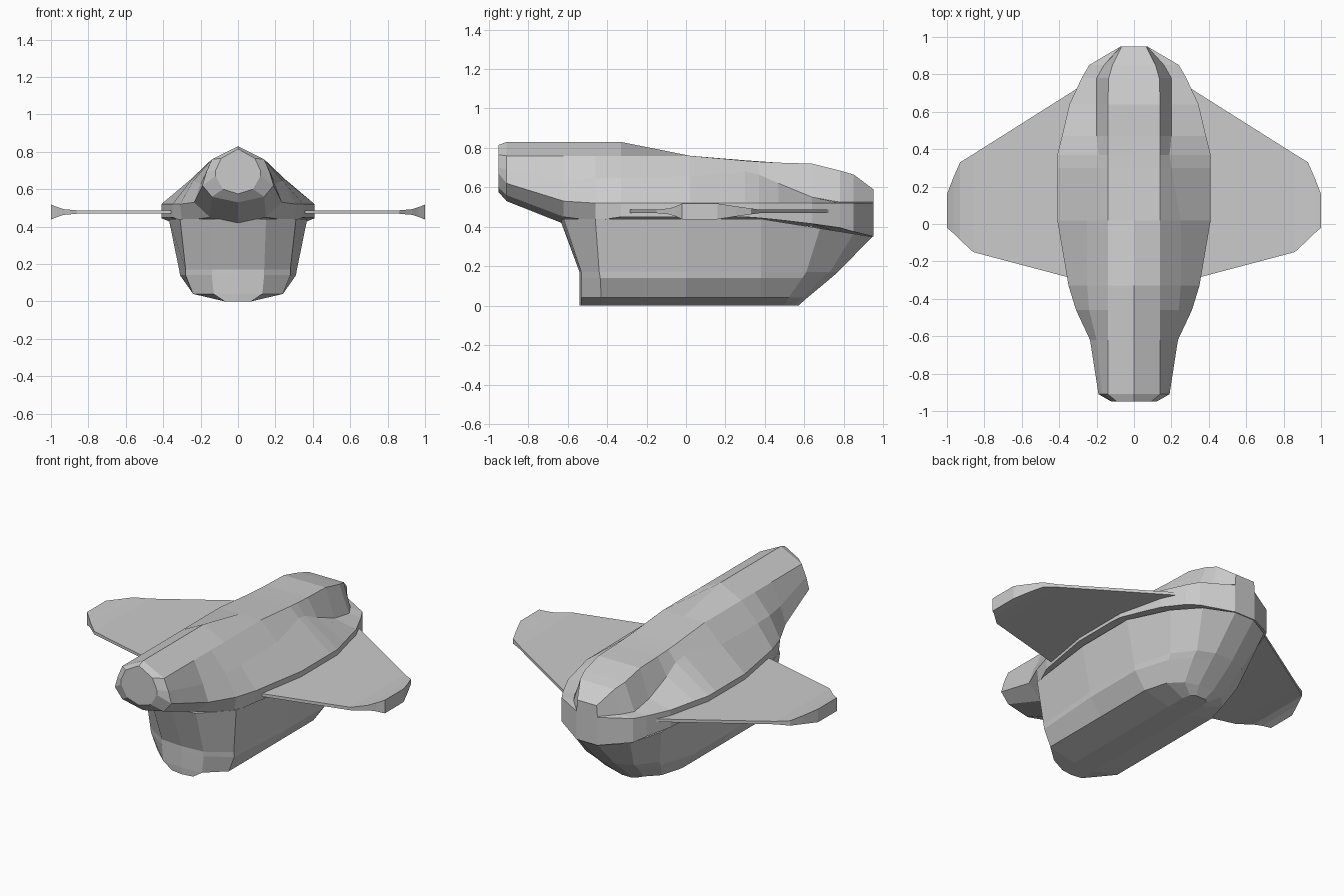
import bpy, bmesh


def loft(name, rings):
    """Skin a list of equal-length closed rings and cap both ends."""
    bm = bmesh.new()
    vs = [[bm.verts.new(p) for p in r] for r in rings]
    n = len(vs[0])
    for a, b in zip(vs, vs[1:]):
        for i in range(n):
            j = (i + 1) % n
            bm.faces.new((a[i], a[j], b[j], b[i]))
    bm.faces.new(vs[0])
    bm.faces.new(vs[-1])
    bmesh.ops.remove_doubles(bm, verts=bm.verts, dist=0.0005)
    bmesh.ops.recalc_face_normals(bm, faces=bm.faces)
    me = bpy.data.meshes.new(name)
    bm.to_mesh(me)
    bm.free()
    ob = bpy.data.objects.new(name, me)
    bpy.context.collection.objects.link(ob)
    return ob


def mirrored(half):
    """Close a half outline whose first and last points lie on x = 0."""
    return half + [(-x, y, z) for x, y, z in half[-2:0:-1]]


# Upper fuselage: y, ridge z, shoulder x z, deck x z, waist x z, low x z, keel z
sections = [
    (-.95, .815, .09, .765, .12, .70, .12, .67, .08, .60, .575),
    (-.91, .83, .14, .76, .17, .69, .19, .62, .14, .56, .53),
    (-.62, .83, .14, .76, .20, .63, .235, .53, .15, .45, .415),
    (-.46, .83, .14, .76, .24, .645, .31, .52, .30, .43, .41),
    (-.33, .83, .14, .76, .25, .65, .35, .52, .35, .45, .43),
    (.02, .76, .14, .76, .25, .655, .41, .52, .41, .45, .43),
    (.30, .737, .14, .735, .20, .68, .41, .52, .41, .45, .43),
    (.37, .732, .14, .73, .19, .665, .41, .52, .41, .445, .43),
    (.47, .725, .14, .725, .20, .62, .385, .52, .385, .435, .42),
    (.64, .72, .14, .72, .20, .55, .345, .52, .345, .415, .40),
    (.78, .685, .135, .685, .20, .525, .28, .52, .28, .395, .37),
    (.85, .665, .115, .665, .16, .525, .24, .52, .24, .375, .36),
    (.95, .59, .065, .59, .07, .525, .07, .52, .07, .35, .35),
]
loft("upper_fuselage", [
    mirrored([(0, y, r), (sx, y, sz), (dx, y, dz), (wx, y, wz), (lx, y, lz), (0, y, k)])
    for y, r, sx, sz, dx, dz, wx, wz, lx, lz, k in sections])

# Lower hull: horizontal outlines from front to stern, stacked downwards
outlines = [
    (.44, [(0, -.64), (.15, -.62), (.31, -.46), (.37, 0), (.37, .38), (.31, .68), (.22, .85), (.065, .945), (0, .945)]),
    (.17, [(0, -.54), (.14, -.53), (.28, -.44), (.315, 0), (.315, .38), (.25, .61), (.16, .73), (.06, .77), (0, .77)]),
    (.14, [(0, -.54), (.14, -.53), (.28, -.435), (.31, 0), (.31, .38), (.245, .59), (.155, .69), (.06, .735), (0, .735)]),
    (.04, [(0, -.54), (.13, -.53), (.24, -.43), (.24, 0), (.24, .38), (.20, .52), (.13, .59), (.05, .615), (0, .615)]),
    (.0, [(0, -.54), (.07, -.53), (.07, -.43), (.07, 0), (.07, .38), (.07, .5), (.06, .55), (.03, .57), (0, .57)]),
]


def stern_drop(z, y):
    return z - .16 * max(0, y - .38) if z > .4 else z


loft("lower_hull", [mirrored([(x, y, stern_drop(z, y)) for x, y in pts]) for z, pts in outlines])

# Wings: thin plates with a flared tip (x, front y, rear y, half thickness)
ribs = [(.20, -.325, .79, .009), (.86, -.15, .373, .009), (.93, -.085, .33, .015),
        (.965, -.05, .25, .026), (1.0, -.02, .16, .04)]
for side, s in (("right", 1), ("left", -1)):
    loft(side + "_wing", [
        [(s * x, a, .478 - t), (s * x, b, .478 - t), (s * x, b, .478 + t), (s * x, a, .478 + t)]
        for x, a, b, t in ribs])
